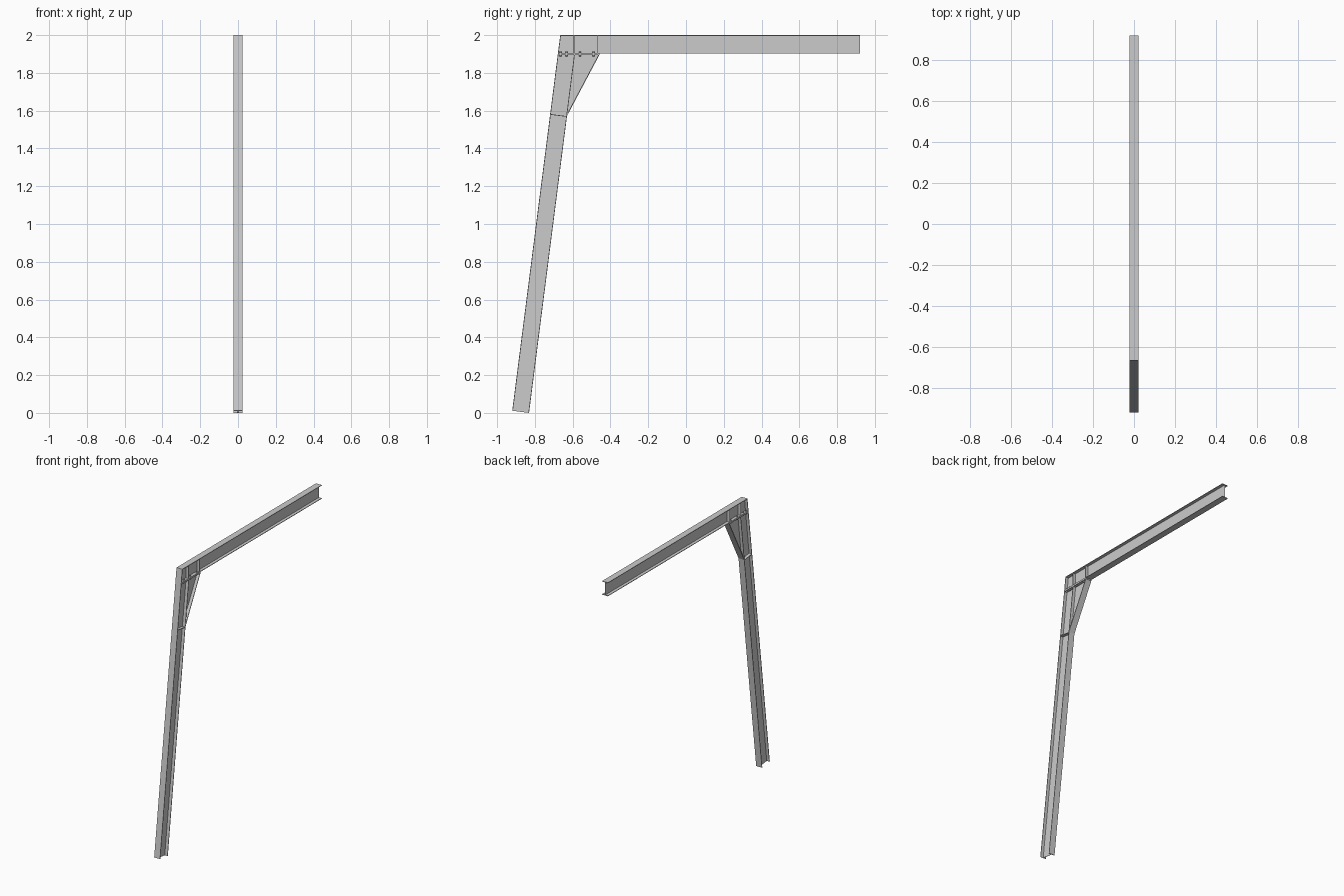
import bpy, bmesh, math

if "Cube" in bpy.data.objects:
    bpy.data.objects.remove(bpy.data.objects["Cube"])

K = 0.1278                       # column lean (dy per dz)
COS = 1 / math.hypot(1, K)
DEPTH, WIDTH = 0.09, 0.046       # column depth, flange width
TF, TW = 0.004, 0.0028           # flange and web thickness
TOP, SOFFIT, SEAT = 2.0, 1.902, 1.894
FOOT = DEPTH * K * COS           # height of raised outer toe


def col(off, z):
    """Point at height z on the line parallel to the column's outer face."""
    return (-0.92 + K * (z - FOOT) + off / COS, z)


def foot(off):
    """Point on the square-cut column foot."""
    return (-0.92 + off * COS, FOOT - off * K * COS)


def finish(name, bm, mirror):
    bmesh.ops.recalc_face_normals(bm, faces=bm.faces)
    me = bpy.data.meshes.new(name)
    bm.to_mesh(me)
    bm.free()
    ob = bpy.data.objects.new(name, me)
    bpy.context.collection.objects.link(ob)
    if mirror:
        ob.modifiers.new("mirror", 'MIRROR')
    return ob


def plate(name, pts, x0, x1, mirror=False):
    """Extrude a side-view (y, z) outline from x0 to x1."""
    bm = bmesh.new()
    face = bm.faces.new([bm.verts.new((x0, y, z)) for y, z in pts])
    ext = bmesh.ops.extrude_face_region(bm, geom=[face])
    moved = [v for v in ext["geom"] if isinstance(v, bmesh.types.BMVert)]
    bmesh.ops.translate(bm, verts=moved, vec=(x1 - x0, 0, 0))
    return finish(name, bm, mirror)


def full(name, pts, w=WIDTH):
    return plate(name, pts, -w / 2, w / 2)


def stiffener(name, pts):
    return plate(name, pts, TW / 2, WIDTH / 2, True)


# Leaning column
for name, a, b, w in (("column_outer_flange", 0, TF, WIDTH),
                      ("column_web", TF, DEPTH - TF, TW),
                      ("column_inner_flange", DEPTH - TF, DEPTH, WIDTH)):
    full(name, [foot(a), foot(b), col(b, SEAT), col(a, SEAT)], w)

# Horizontal beam with a raked, plated end
END = 0.92
for name, z0, z1, w in (("beam_bottom_flange", SOFFIT, SOFFIT + TF, WIDTH),
                        ("beam_web", SOFFIT + TF, TOP - TF, TW),
                        ("beam_top_flange", TOP - TF, TOP, WIDTH)):
    full(name, [col(0, z0), (END, z0), (END, z1), col(0, z1)], w)
lo, hi = SOFFIT + TF, TOP - TF
stiffener("beam_end_plate", [col(0, lo), col(TF, lo), col(TF, hi), col(0, hi)])

# Beam stiffeners above the column flange and haunch toe
for i, y in enumerate((-0.593, -0.467)):
    stiffener(f"beam_stiffener_{i + 1}",
              [(y - TF / 2, lo), (y + TF / 2, lo), (y + TF / 2, hi), (y - TF / 2, hi)])

# Seat plate between column and beam
full("seat_plate", [col(0, SEAT), (-0.457, SEAT), (-0.457, SOFFIT), col(0, SOFFIT)])

# Haunch: sloping flange and triangular web
low = col(DEPTH, 1.572)
tip = (-0.459, SEAT)
slope = (tip[0] - low[0]) / (tip[1] - low[1])
shift = 0.005 * math.hypot(1, slope)
inner = col(DEPTH, 1.572 + shift / (slope - K))
tip_in = (tip[0] - shift, SEAT)
full("haunch_flange", [low, tip, tip_in, inner])
full("haunch_web", [inner, tip_in, col(DEPTH, SEAT)], TW)

# Column stiffener at the haunch foot, square to the column
a, b = col(TF, 1.582), col(DEPTH - TF, 1.582 - (DEPTH - 2 * TF) * K * COS)
stiffener("column_stiffener", [a, b, (b[0] - TF * K, b[1] - TF), (a[0] - TF * K, a[1] - TF)])

# Hex bolts: heads above the beam flange, nuts under the seat plate
bm = bmesh.new()
for y in (-0.664, -0.633, -0.561, -0.49):
    for r, z0, z1 in ((0.006, SOFFIT + TF, SOFFIT + TF + 0.006),
                      (0.006, SEAT - 0.006, SEAT),
                      (0.0035, SEAT - 0.009, SOFFIT + TF + 0.008)):
        new = bmesh.ops.create_cone(bm, cap_ends=True, segments=6, radius1=r,
                                    radius2=r, depth=z1 - z0)["verts"]
        bmesh.ops.translate(bm, verts=new, vec=(0.0125, y, (z0 + z1) / 2))
finish("seat_bolts", bm, True)
